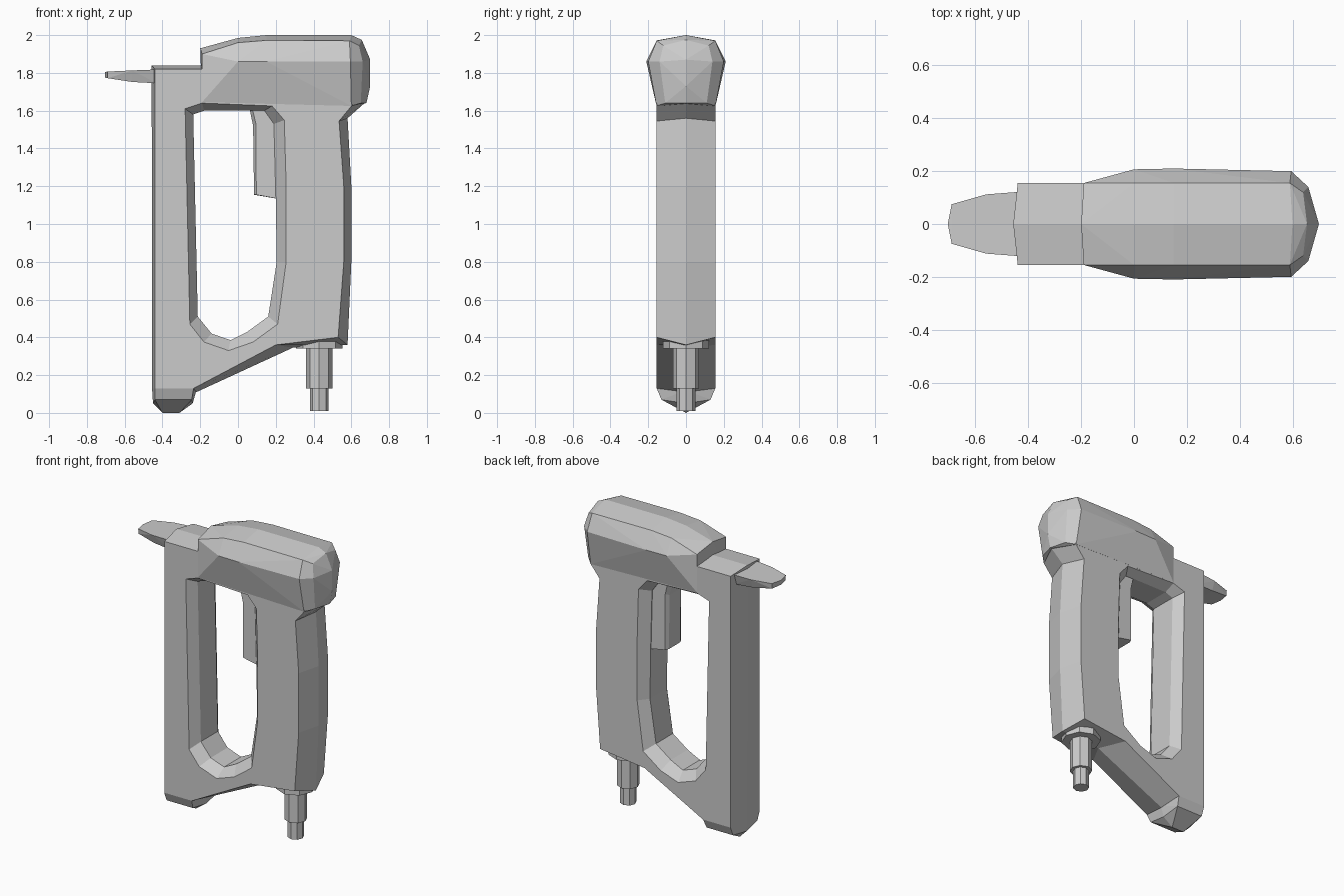
import bpy, bmesh, math
from mathutils import Matrix

if "Cube" in bpy.data.objects:
    bpy.data.objects.remove(bpy.data.objects["Cube"])


def finish(name, bm):
    bmesh.ops.recalc_face_normals(bm, faces=bm.faces)
    mesh = bpy.data.meshes.new(name)
    bm.to_mesh(mesh)
    bm.free()
    obj = bpy.data.objects.new(name, mesh)
    bpy.context.collection.objects.link(obj)
    return obj


def loft_y(name, rings):
    """Skin closed (x, z) outlines placed at successive y positions."""
    bm = bmesh.new()
    loops = [[bm.verts.new((x, y, z)) for x, z in pts] for y, pts in rings]
    for a, b in zip(loops, loops[1:]):
        for i in range(len(a)):
            j = (i + 1) % len(a)
            bm.faces.new((a[i], a[j], b[j], b[i]))
    bm.faces.new(loops[0])
    bm.faces.new(loops[-1])
    return finish(name, bm)


def hull(name, pts):
    """Convex part from points mirrored in y."""
    bm = bmesh.new()
    for x, y, z in pts:
        for s in ((1, -1) if y else (1,)):
            bm.verts.new((x, y * s, z))
    res = bmesh.ops.convex_hull(bm, input=bm.verts)
    junk = [g for g in res["geom_interior"] if isinstance(g, bmesh.types.BMVert)]
    bmesh.ops.delete(bm, geom=junk, context='VERTS')
    bmesh.ops.dissolve_limit(bm, angle_limit=math.radians(2),
                             verts=bm.verts, edges=bm.edges)
    return finish(name, bm)


# Frame: flat sides with a ridge running round the outer edge
side = [(-.44, 1.82), (-.44, .13), (-.235, .13), (.2, .36), (.53, .40), (.56, .8),
        (.56, 1.2), (.535, 1.545), (.605, 1.63), (.58, 1.8), (-.19, 1.82)]
ridge = [(-.457, 1.84), (-.455, .13), (-.22, .11), (.29, .345), (.58, .36), (.6, .8),
         (.6, 1.2), (.58, 1.56), (.67, 1.64), (.6, 1.82), (-.19, 1.84)]
frame = loft_y("frame", [(-.155, side), (0, ridge), (.155, side)])

# Hand opening, chamfered on both sides
rim = [(-.28, 1.61), (-.19, 1.64), (.18, 1.625), (.245, 1.55), (.255, 1.2), (.255, .8),
       (.21, .47), (.08, .375), (-.05, .33), (-.18, .375), (-.255, .47)]
inner = [(-.237, 1.58), (-.18, 1.60), (.14, 1.60), (.19, 1.53), (.20, 1.14), (.205, .8),
         (.16, .51), (.05, .43), (-.04, .385), (-.14, .42), (-.213, .51)]
cutter = loft_y("opening_cutter", [(-.3, rim), (-.155, rim), (-.09, inner),
                                   (.09, inner), (.155, rim), (.3, rim)])
cutter.hide_render = True
cutter.hide_viewport = True
mod = frame.modifiers.new("opening", 'BOOLEAN')
mod.operation = 'DIFFERENCE'
mod.solver = 'EXACT'
mod.object = cutter

# Motor head
hull("head", [
    (-.2, 0, 1.93), (-.19, .155, 1.90), (-.19, .156, 1.83), (-.19, .155, 1.645),
    (0, 0, 1.985), (0, .155, 1.96), (0, .207, 1.86), (0, .156, 1.645),
    (.15, 0, 2.0), (.15, .155, 1.972), (.15, .21, 1.86),
    (.6, 0, 2.0), (.59, .155, 1.97), (.595, .2, 1.86), (.6, .156, 1.625),
    (.655, 0, 1.975), (.64, .12, 1.945), (.66, .14, 1.86), (.65, .11, 1.64),
    (.70, 0, 1.87), (.70, 0, 1.73), (.68, 0, 1.64)])

# Foot
hull("foot", [
    (-.44, .155, .13), (-.235, .155, .13), (-.455, 0, .13), (-.22, 0, .12),
    (-.44, .13, .07), (-.245, .13, .07), (-.45, 0, .05), (-.24, 0, .05),
    (-.40, 0, 0), (-.31, 0, 0)])

# Nose
hull("nose", [
    (-.43, .122, 1.818), (-.43, .10, 1.745), (-.56, .112, 1.813), (-.56, .09, 1.752),
    (-.69, .075, 1.807), (-.69, .07, 1.772), (-.705, 0, 1.805), (-.705, 0, 1.775)])

# Trigger
trigger = [(.06, 1.615), (.08, 1.52), (.085, 1.155), (.23, 1.13), (.23, 1.615)]
bevelled = [(.075, 1.615), (.095, 1.53), (.097, 1.155), (.23, 1.13), (.23, 1.615)]
loft_y("trigger", [(-.085, bevelled), (-.06, trigger), (.06, trigger), (.085, bevelled)])

# Air connector: stacked octagonal cylinders
for name, r, z0, z1 in (("connector_flange", .122, .34, .385),
                        ("connector_shaft", .07, .13, .36),
                        ("connector_tip", .05, .01, .15)):
    bm = bmesh.new()
    bmesh.ops.create_cone(bm, cap_ends=True, segments=8, radius1=r, radius2=r,
                          depth=z1 - z0,
                          matrix=Matrix.Translation((.43, 0, (z0 + z1) / 2)))
    finish(name, bm)
